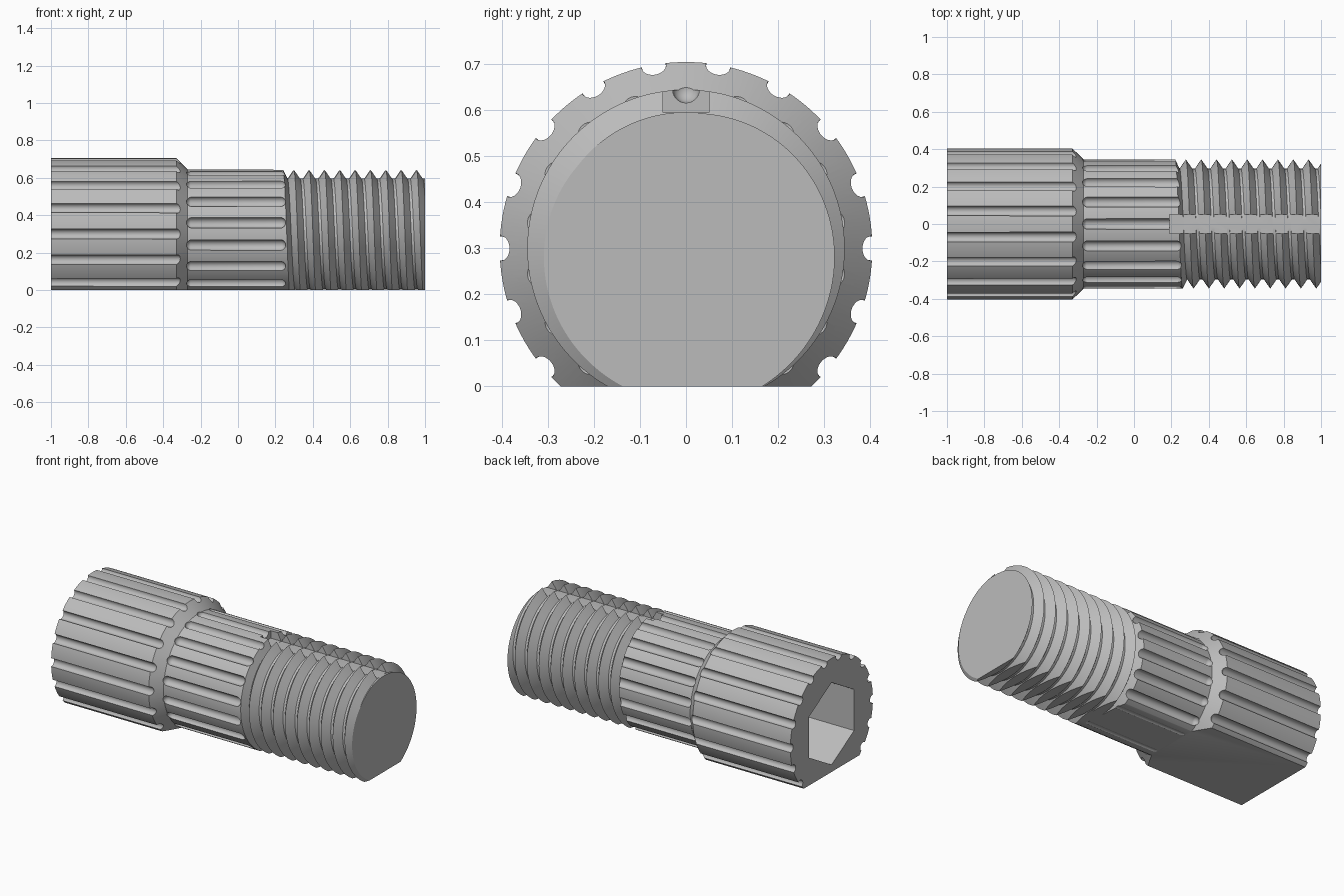
import bpy, bmesh, math
from mathutils import Matrix, Vector

if "Cube" in bpy.data.objects:
    bpy.data.objects.remove(bpy.data.objects["Cube"], do_unlink=True)

AXIS_Z = 0.30
HEAD_R, SHANK_R, ROOT_R = 0.405, 0.345, 0.296
PITCH, FLANK, FIRST_CREST = 0.082, 0.034, 0.298
COLUMNS = 144

steel = bpy.data.materials.new("steel_grey")
steel.use_nodes = True
grey = (0.5, 0.5, 0.5, 1)
steel.diffuse_color = grey
steel.node_tree.nodes["Principled BSDF"].inputs["Base Color"].default_value = grey


def add_object(name, bm):
    bmesh.ops.recalc_face_normals(bm, faces=bm.faces)
    mesh = bpy.data.meshes.new(name)
    bm.to_mesh(mesh)
    bm.free()
    mesh.materials.append(steel)
    obj = bpy.data.objects.new(name, mesh)
    bpy.context.collection.objects.link(obj)
    return obj


def add_box(bm, low, high):
    low, high = Vector(low), Vector(high)
    place = Matrix.Translation((low + high) / 2) @ Matrix.Diagonal((high - low).to_4d())
    bmesh.ops.create_cube(bm, size=1, matrix=place)


def add_flute(bm, start, end, radius, distance, angle):
    # Round-ended rod along x: a sphere stretched about its middle
    verts = bmesh.ops.create_uvsphere(
        bm, u_segments=24, v_segments=12, radius=radius,
        matrix=Matrix.Rotation(math.pi / 2, 4, "Y"))["verts"]
    half = (end - start) / 2 - radius
    for v in verts:
        # the equator ring goes to the far end
        v.co.x += half if v.co.x > -1e-5 else -half
        v.co += Vector(((start + end) / 2, distance * math.cos(angle),
                        AXIS_Z + distance * math.sin(angle)))


# Turned body with a right-handed helical thread, one column per angle
def body_profile(angle):
    rows = [(-1.05, HEAD_R), (-0.33, HEAD_R), (-0.27, SHANK_R)]
    shift = FIRST_CREST + PITCH * (angle / math.tau - 0.25)
    rows += [(shift - PITCH, SHANK_R), (shift - 0.058, SHANK_R)]
    for turn in range(11):
        x = shift + turn * PITCH
        rows += [(x - FLANK, ROOT_R), (x, SHANK_R), (x + FLANK, ROOT_R)]
    return rows + [(1.25, ROOT_R)]


bm = bmesh.new()
columns = []
for i in range(COLUMNS + 1):
    a = -math.pi / 2 + math.tau * i / COLUMNS
    columns.append([bm.verts.new((x, r * math.cos(a), AXIS_Z + r * math.sin(a)))
                    for x, r in body_profile(a)])
for left, right in zip(columns, columns[1:]):
    for j in range(len(left) - 1):
        bm.faces.new((left[j], left[j + 1], right[j + 1], right[j]))
bmesh.ops.remove_doubles(bm, verts=bm.verts, dist=1e-5)
bmesh.ops.holes_fill(bm, edges=[e for e in bm.edges if e.is_boundary], sides=0)
body = add_object("threaded_bolt", bm)

# Flutes around the head and, half a step round, the shank
bm = bmesh.new()
for i in range(18):
    a = math.tau * i / 18
    add_flute(bm, -1.15, -0.30, 0.027, HEAD_R - 0.002, a)
flute_cutter_head = add_object("head_flute_cutter", bm)
bm = bmesh.new()
for i in range(18):
    a = math.tau * (i + 0.5) / 18
    add_flute(bm, -0.275, 0.255, 0.029, SHANK_R, a)
flute_cutter_shank = add_object("shank_flute_cutter", bm)

# Keyway along the top of the thread, and hexagonal socket in the head
bm = bmesh.new()
add_box(bm, (0.19, -0.05, 0.595), (1.2, 0.05, 0.9))
bmesh.ops.create_cone(
    bm, cap_ends=True, segments=6, radius1=0.255, radius2=0.255, depth=0.9,
    matrix=Matrix.Translation((-1, 0, AXIS_Z)) @ Matrix.Rotation(math.pi / 2, 4, "Y")
    @ Matrix.Rotation(math.pi / 2, 4, "Z"))
socket_cutter = add_object("keyway_and_socket_cutter", bm)

# Flat underside and square ends
bm = bmesh.new()
add_box(bm, (-1, -1, 0), (1, 1, 1))
trim_block = add_object("trim_block", bm)

cuts = [(trim_block, "INTERSECT"), (flute_cutter_head, "DIFFERENCE"),
        (flute_cutter_shank, "DIFFERENCE"), (socket_cutter, "DIFFERENCE")]
bpy.ops.object.select_all(action="DESELECT")
bpy.context.view_layer.objects.active = body
body.select_set(True)
for cutter, operation in cuts:
    cutter.hide_render = True
    mod = body.modifiers.new(cutter.name, "BOOLEAN")
    mod.object, mod.operation, mod.solver = cutter, operation, "EXACT"
    bpy.ops.object.modifier_apply(modifier=mod.name)
    bpy.data.objects.remove(cutter, do_unlink=True)

bpy.ops.object.shade_smooth_by_angle(angle=math.radians(30))
